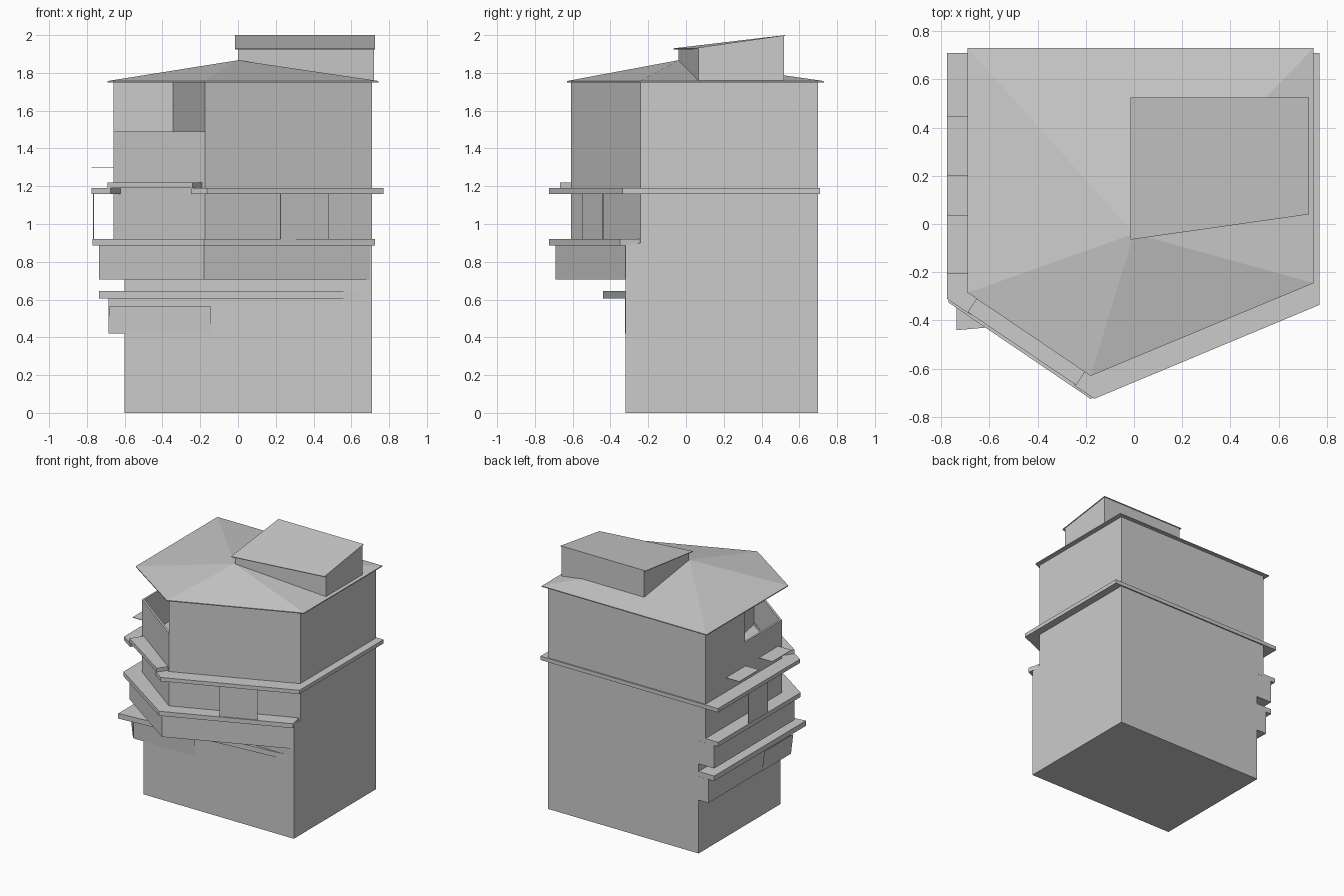
import bpy, bmesh


def mesh_object(name, verts, faces):
    me = bpy.data.meshes.new(name)
    me.from_pydata(verts, [], faces)
    bm = bmesh.new()
    bm.from_mesh(me)
    bmesh.ops.recalc_face_normals(bm, faces=bm.faces)
    bm.to_mesh(me)
    bm.free()
    ob = bpy.data.objects.new(name, me)
    bpy.context.collection.objects.link(ob)
    return ob


def prism(name, plan, z0, z1, top=None):
    """Extrude a plan upward; top(x, y) may give a sloping upper height."""
    n = len(plan)
    verts = [(x, y, z0) for x, y in plan]
    verts += [(x, y, top(x, y) if top else z1) for x, y in plan]
    faces = [tuple(range(n)), tuple(range(n, 2 * n))]
    faces += [(i, (i + 1) % n, (i + 1) % n + n, i + n) for i in range(n)]
    return mesh_object(name, verts, faces)


def rect(x0, x1, y0, y1):
    return [(x0, y0), (x1, y0), (x1, y1), (x0, y1)]


# Main body: narrow base, pentagonal storeys above
prism("ground_body", rect(-0.60, 0.71, -0.32, 0.70), 0, 0.90)
tip, left, right = (-0.175, -0.61), (-0.66, -0.25), (0.71, -0.24)
prism("middle_storey", [(-0.66, 0.70), left, tip, right, (0.71, 0.70)], 0.90, 1.20)

# Top storey with an open loggia at the front left, and its parapet
prism("top_storey", [(-0.66, 0.70), (-0.66, 0.21), (-0.345, 0.21), tip, right, (0.71, 0.70)],
      1.20, 1.752)
prism("loggia_parapet", [(-0.66, 0.21), left, tip, (-0.182, -0.585), (-0.645, -0.242),
                         (-0.645, 0.21)], 1.20, 1.49)

# Low pyramid roof
eave = [(-0.69, 0.73), (-0.69, -0.285), (-0.18, -0.63), (0.745, -0.245), (0.745, 0.73)]
verts = [(x, y, 1.75) for x, y in eave] + [(x, y, 1.757) for x, y in eave] + [(0, -0.04, 1.867)]
faces = [(0, 1, 2, 3, 4)]
for i in range(5):
    j = (i + 1) % 5
    faces += [(i, j, j + 5, i + 5), (i + 5, j + 5, 10)]
roof = mesh_object("main_roof", verts, faces)


# Penthouse with sloping lid
def slope(x, y):
    front = -0.065 + (x + 0.015) / 0.74 * 0.105
    return 1.93 + 0.07 * (y - front) / (0.525 - front)


prism("penthouse", [(0, 0.52), (0, -0.04), (0.72, 0.065), (0.72, 0.52)], 1.752, 0,
      lambda x, y: slope(x, y) - 0.004)
lid = [(-0.015, 0.525), (-0.015, -0.065), (0.725, 0.04), (0.725, 0.525)]
mesh_object("penthouse_lid",
            [(x, y, slope(x, y) - d) for d in (0.005, 0) for x, y in lid],
            [(0, 1, 2, 3), (4, 5, 6, 7)] + [(i, (i + 1) % 4, (i + 1) % 4 + 4, i + 4)
                                            for i in range(4)])

# Upper ledge, interrupted on the front left where a raised slab sits
prism("upper_ledge", [(-0.775, 0.71), (-0.775, -0.31), (-0.675, -0.378), (-0.62, -0.275),
                      (-0.20, -0.585), (-0.25, -0.667), (-0.165, -0.725), (0.77, -0.335),
                      (0.77, 0.71)], 1.16, 1.19)
prism("raised_slab", [(-0.625, -0.27), (-0.69, -0.365), (-0.24, -0.668), (-0.18, -0.58)],
      1.19, 1.22)

# Lower ledge, apron band and first ledge
prism("lower_ledge", [(-0.77, 0.70), (-0.77, -0.325), (-0.18, -0.725), (0.725, -0.35),
                      (0.70, -0.25), (0.70, 0.69)], 0.885, 0.92)
prism("apron_band", [(-0.735, 0.70), (-0.735, -0.30), (-0.18, -0.69), (0.70, -0.32),
                     (0.6, 0.69)], 0.705, 0.885)
prism("first_ledge", [(-0.735, 0.70), (-0.735, -0.44), (0.65, -0.32), (0.5, 0.69)],
      0.605, 0.645)

# Side bay under the first ledge with tilted face panels
prism("side_bay", rect(-0.685, -0.5, -0.322, 0.70), 0.42, 0.605)
mesh_object("front_panel", [(-0.68, -0.325, 0.42), (-0.145, -0.325, 0.42),
                            (-0.145, -0.333, 0.565), (-0.68, -0.333, 0.565)], [(0, 1, 2, 3)])
mesh_object("left_panel", [(-0.69, -0.32, 0.42), (-0.69, 0.04, 0.42),
                           (-0.71, 0.04, 0.58), (-0.71, -0.32, 0.58)], [(0, 1, 2, 3)])

# Screens between the two ledges
prism("front_screen", [(0.225, -0.55), (0.48, -0.442), (0.478, -0.438), (0.223, -0.546)],
      0.92, 1.16)
prism("left_screen", rect(-0.768, -0.762, 0.08, 0.32), 0.92, 1.16)

# Thin canopies on the left wall
for i, (y0, y1) in enumerate([(0.20, 0.445), (-0.205, 0.035)]):
    prism(f"left_canopy_{i + 1}", rect(-0.775, -0.66, y0, y1), 1.299, 1.302)
